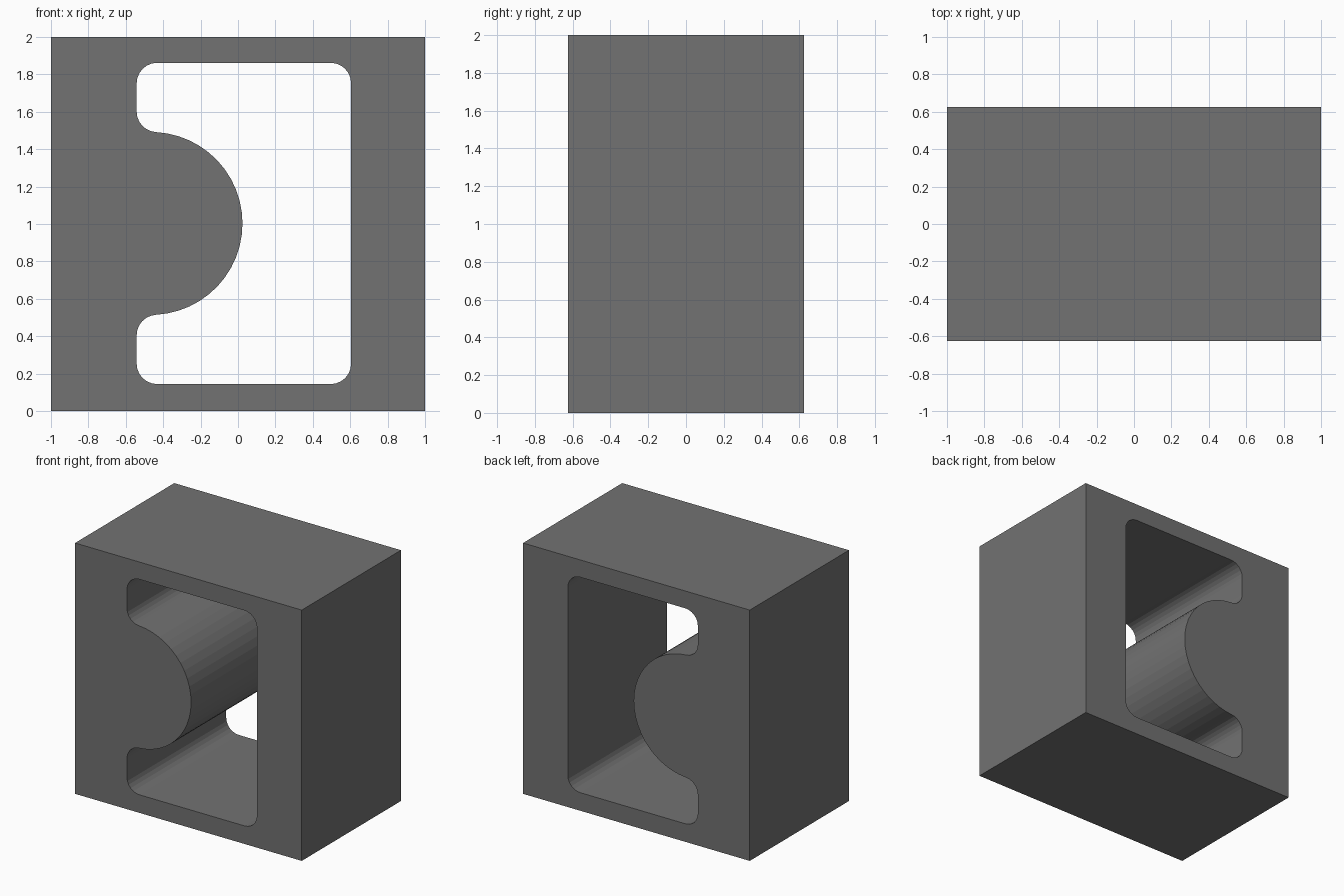
import bpy, bmesh
from math import cos, sin, pi, sqrt, atan2

if "Cube" in bpy.data.objects:
    bpy.data.objects.remove(bpy.data.objects["Cube"])

DEPTH = 1.25
LEFT, RIGHT, LOW, HIGH = -0.542, 0.605, 0.144, 1.862   # window limits
MID = (LOW + HIGH) / 2
ROUND = 0.11                                           # corner radius
BULGE_R, BULGE_X = 0.489, -0.465                       # round bulge in the window


def arc(cx, cz, r, a0, a1, n):
    return [(cx + r * cos(a0 + (a1 - a0) * i / n), cz + r * sin(a0 + (a1 - a0) * i / n))
            for i in range(n + 1)]


# Upper half of the window outline, from the bulge tip round to the right side
fx = LEFT + ROUND
fz = sqrt((BULGE_R + ROUND) ** 2 - (fx - BULGE_X) ** 2)
touch = atan2(fz, fx - BULGE_X)
upper = arc(BULGE_X, MID, BULGE_R, 0, touch, 12)
upper += arc(fx, MID + fz, ROUND, touch - pi, -pi, 6)[1:]
upper += arc(fx, HIGH - ROUND, ROUND, pi, pi / 2, 6)
upper += arc(RIGHT - ROUND, HIGH - ROUND, ROUND, pi / 2, 0, 6)

# Lower half mirrors the upper one
window = upper + [(x, 2 * MID - z) for x, z in reversed(upper[1:])]
outer = [(-1, 0), (1, 0), (1, 2), (-1, 2)]

# Fill the front face between both outlines and extrude it to the back
bm = bmesh.new()
edges = []
for loop in (outer, window):
    verts = [bm.verts.new((x, -DEPTH / 2, z)) for x, z in loop]
    edges += [bm.edges.new((v, verts[(i + 1) % len(verts)])) for i, v in enumerate(verts)]
bmesh.ops.triangle_fill(bm, edges=edges, use_beauty=True, normal=(0, -1, 0))
result = bmesh.ops.extrude_face_region(bm, geom=bm.faces[:], use_keep_orig=True)
moved = [g for g in result["geom"] if isinstance(g, bmesh.types.BMVert)]
bmesh.ops.translate(bm, verts=moved, vec=(0, DEPTH, 0))
bmesh.ops.recalc_face_normals(bm, faces=bm.faces[:])

mesh = bpy.data.meshes.new("block_with_window")
bm.to_mesh(mesh)
bm.free()
block = bpy.data.objects.new("block_with_window", mesh)
bpy.context.collection.objects.link(block)

# Dark grey finish
grey = bpy.data.materials.new("dark_grey")
grey.diffuse_color = (0.168, 0.168, 0.168, 1)
grey.use_nodes = True
grey.node_tree.nodes["Principled BSDF"].inputs["Base Color"].default_value = grey.diffuse_color
mesh.materials.append(grey)
